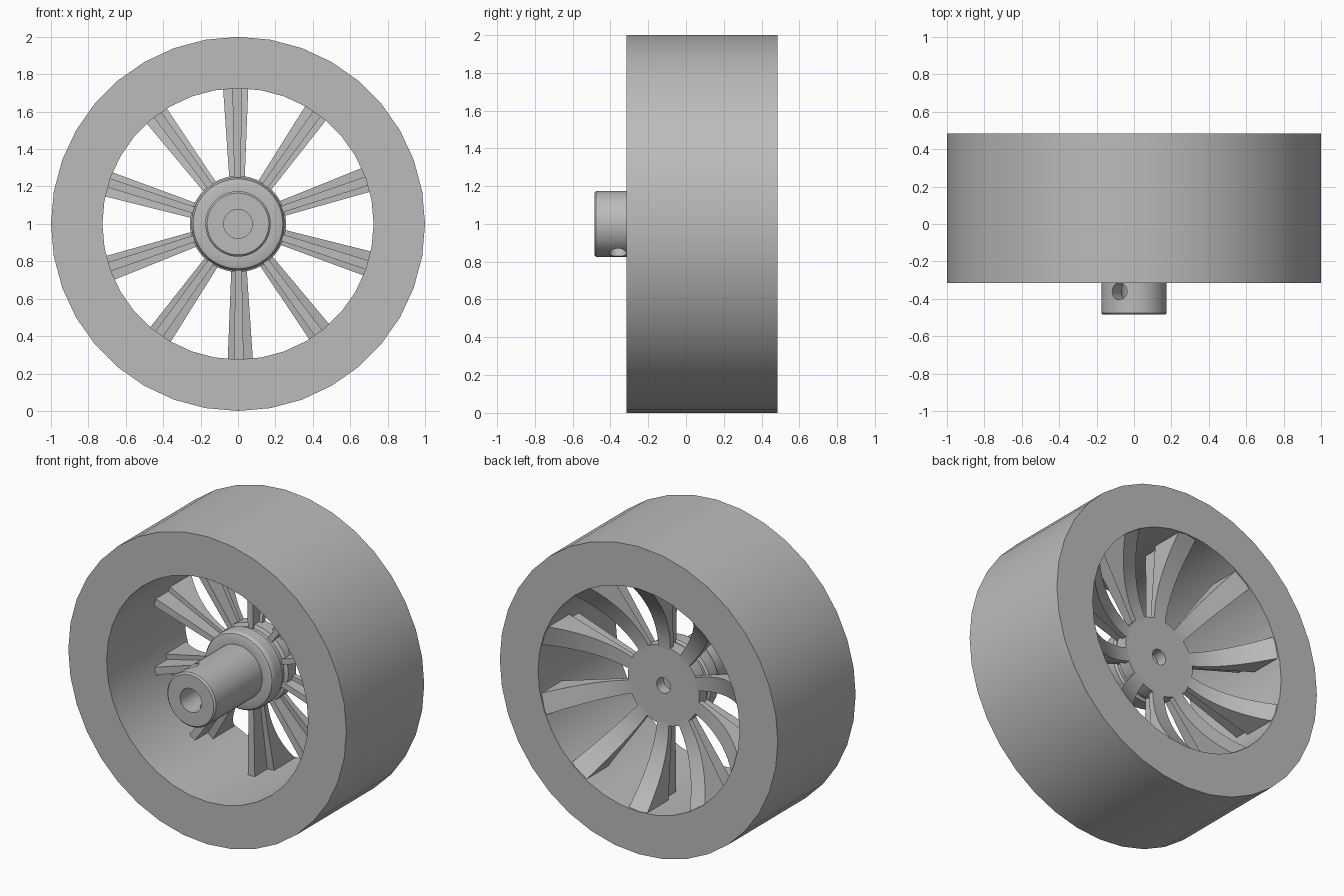
import bpy, bmesh
from math import cos, sin, pi, radians
from mathutils import Matrix, Vector

if "Cube" in bpy.data.objects:
    bpy.data.objects.remove(bpy.data.objects["Cube"], do_unlink=True)

grey = bpy.data.materials.new("mid grey")
grey.use_nodes = True
colour = (0.5, 0.5, 0.5, 1)
grey.diffuse_color = colour
grey.node_tree.nodes["Principled BSDF"].inputs["Base Color"].default_value = colour

AXLE = Vector((0, 0, 1))
SPOKES = 10


def finish(name, bm, smooth=30):
    """Turn a bmesh into a named object centred on the axle."""
    bmesh.ops.recalc_face_normals(bm, faces=bm.faces)
    mesh = bpy.data.meshes.new(name)
    bm.to_mesh(mesh)
    bm.free()
    mesh.materials.append(grey)
    obj = bpy.data.objects.new(name, mesh)
    obj.location = AXLE
    bpy.context.collection.objects.link(obj)
    bpy.ops.object.select_all(action='DESELECT')
    obj.select_set(True)
    bpy.context.view_layer.objects.active = obj
    if smooth:
        bpy.ops.object.shade_smooth_by_angle(angle=radians(smooth))
    return obj


def ring_of(bm, radius, y, sides):
    return [bm.verts.new((radius * sin(2 * pi * i / sides), y,
                          radius * cos(2 * pi * i / sides))) for i in range(sides)]


def bridge(bm, a, b):
    n = len(a)
    for i in range(n):
        bm.faces.new((a[i], a[(i + 1) % n], b[(i + 1) % n], b[i]))


def blade(bm, stations, turn):
    """Tapered bar through (radius, left, right, front, back) stations."""
    loops = []
    for r, left, right, front, back in stations:
        corners = ((left, front), (right, front), (right, back), (left, back))
        loops.append([bm.verts.new(turn @ Vector((x, y, r))) for x, y in corners])
    for a, b in zip(loops, loops[1:]):
        bridge(bm, a, b)
    bm.faces.new(loops[0])
    bm.faces.new(loops[-1])


# Broad tyre: faceted outside, finer inside
bm = bmesh.new()
FRONT, BACK = -0.315, 0.485
rows = [ring_of(bm, 1.0, FRONT, 36), ring_of(bm, 1.0, BACK, 36),
        ring_of(bm, 0.725, BACK, 36), ring_of(bm, 0.725, FRONT, 36)]
for a, b in zip(rows, rows[1:] + rows[:1]):
    bridge(bm, a, b)
finish("tyre", bm)

# Hub: stub shaft, rounded collar and back disc, with blind bores at both ends
profile = [(0.077, 0.10), (0.077, -0.485), (0.165, -0.485), (0.175, -0.475),
           (0.175, 0.0), (0.225, 0.0), (0.24, 0.006), (0.249, 0.02), (0.25, 0.035),
           (0.25, 0.10), (0.235, 0.11), (0.235, 0.14), (0.257, 0.15),
           (0.257, 0.23), (0.05, 0.23), (0.05, 0.16)]
bm = bmesh.new()
rows = [ring_of(bm, r, y, 48) for r, y in profile]
for a, b in zip(rows, rows[1:]):
    bridge(bm, a, b)
bm.faces.new(rows[0])
bm.faces.new(rows[-1])
hub = finish("hub", bm)

# Set-screw hole drilled across the shaft
bm = bmesh.new()
bmesh.ops.create_cone(bm, cap_ends=True, segments=24, radius1=0.045, radius2=0.045,
                      depth=0.6, matrix=Matrix.Translation((0, -0.36, 0))
                      @ Matrix.Rotation(radians(-27), 4, 'Y'))
drill = finish("screw_hole_cutter", bm, smooth=0)
drill.hide_render = True
drill.hide_viewport = True
cut = hub.modifiers.new("screw hole", 'BOOLEAN')
cut.object = drill
cut.operation = 'DIFFERENCE'
cut.solver = 'EXACT'

# Spokes: slim front rib on a wider base whose back sweeps out to the tyre face
R0, R1, STEPS = 0.22, 0.73, 10
rib, base = bmesh.new(), bmesh.new()
for k in range(SPOKES):
    turn = Matrix.Rotation(2 * pi * k / SPOKES, 3, 'Y')
    base_stations = []
    for i in range(STEPS + 1):
        t = i / STEPS
        r = R0 + (R1 - R0) * t
        base_stations.append((r, -0.045 - 0.035 * t, 0.035 + 0.02 * t,
                              0.19 + 0.07 * t, 0.229 + 0.255 * t ** 2))
    blade(base, base_stations, turn)
    blade(rib, [(R0, -0.02, 0.015, 0.13, 0.21), (R1, -0.03, 0.02, 0.13, 0.28)], turn)
finish("spoke_bases", base)
finish("spoke_ribs", rib)
